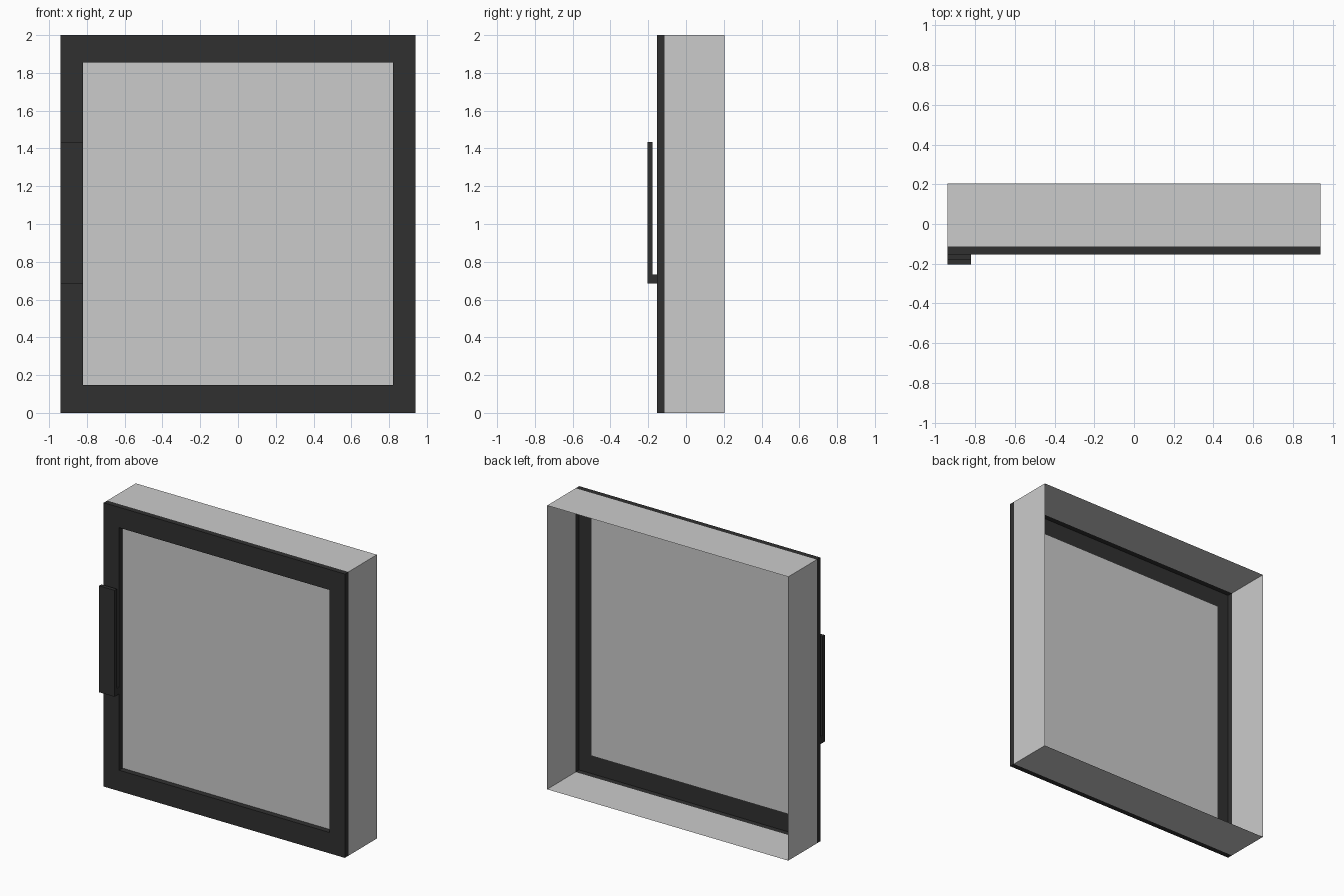
import bpy, bmesh

if "Cube" in bpy.data.objects:
    bpy.data.objects.remove(bpy.data.objects["Cube"])

W, H = 0.94, 2.0                           # outer half width, height
IW, Z0, Z1 = 0.82, 0.147, 1.856            # opening half width, bottom, top
FRONT, JOIN, BACK = -0.153, -0.114, 0.204  # depth steps in y

dark = bpy.data.materials.new("dark_trim")
dark.diffuse_color = (0.03, 0.03, 0.03, 1)
dark.use_nodes = True
dark.node_tree.nodes["Principled BSDF"].inputs["Base Color"].default_value = dark.diffuse_color


def rect(bm, hw, z0, z1, y):
    return [bm.verts.new((x, y, z)) for x, z in ((-hw, z0), (hw, z0), (hw, z1), (-hw, z1))]


def bridge(bm, a, b):
    for i in range(4):
        j = (i + 1) % 4
        bm.faces.new((a[i], a[j], b[j], b[i]))


def finish(bm, name, mat=None):
    mesh = bpy.data.meshes.new(name)
    bm.to_mesh(mesh)
    bm.free()
    ob = bpy.data.objects.new(name, mesh)
    bpy.context.collection.objects.link(ob)
    if mat:
        mesh.materials.append(mat)
    return ob


# Thin surround walls, open at the back
bm = bmesh.new()
bridge(bm, rect(bm, W, 0, H, BACK), rect(bm, W, 0, H, JOIN))
finish(bm, "surround_walls")

# Front frame: outer rim, face and inner reveal, open behind
bm = bmesh.new()
loops = [rect(bm, W, 0, H, JOIN), rect(bm, W, 0, H, FRONT),
         rect(bm, IW, Z0, Z1, FRONT), rect(bm, IW, Z0, Z1, JOIN)]
for a, b in zip(loops, loops[1:]):
    bridge(bm, a, b)
finish(bm, "front_frame", dark)

# Recessed flat panel
bm = bmesh.new()
bm.faces.new(rect(bm, IW, Z0, Z1, JOIN))
finish(bm, "panel")

# L-shaped handle: side profile (y, z) extruded across the left stile
profile = [(FRONT, 0.684), (FRONT, 0.732), (-0.178, 0.732),
           (-0.178, 1.434), (-0.204, 1.434), (-0.204, 0.684)]
bm = bmesh.new()
face = bm.faces.new([bm.verts.new((-W, y, z)) for y, z in profile])
ext = bmesh.ops.extrude_face_region(bm, geom=[face], use_keep_orig=True)
moved = [v for v in ext["geom"] if isinstance(v, bmesh.types.BMVert)]
bmesh.ops.translate(bm, verts=moved, vec=(W - IW, 0, 0))
bmesh.ops.recalc_face_normals(bm, faces=bm.faces)
finish(bm, "handle", dark)
